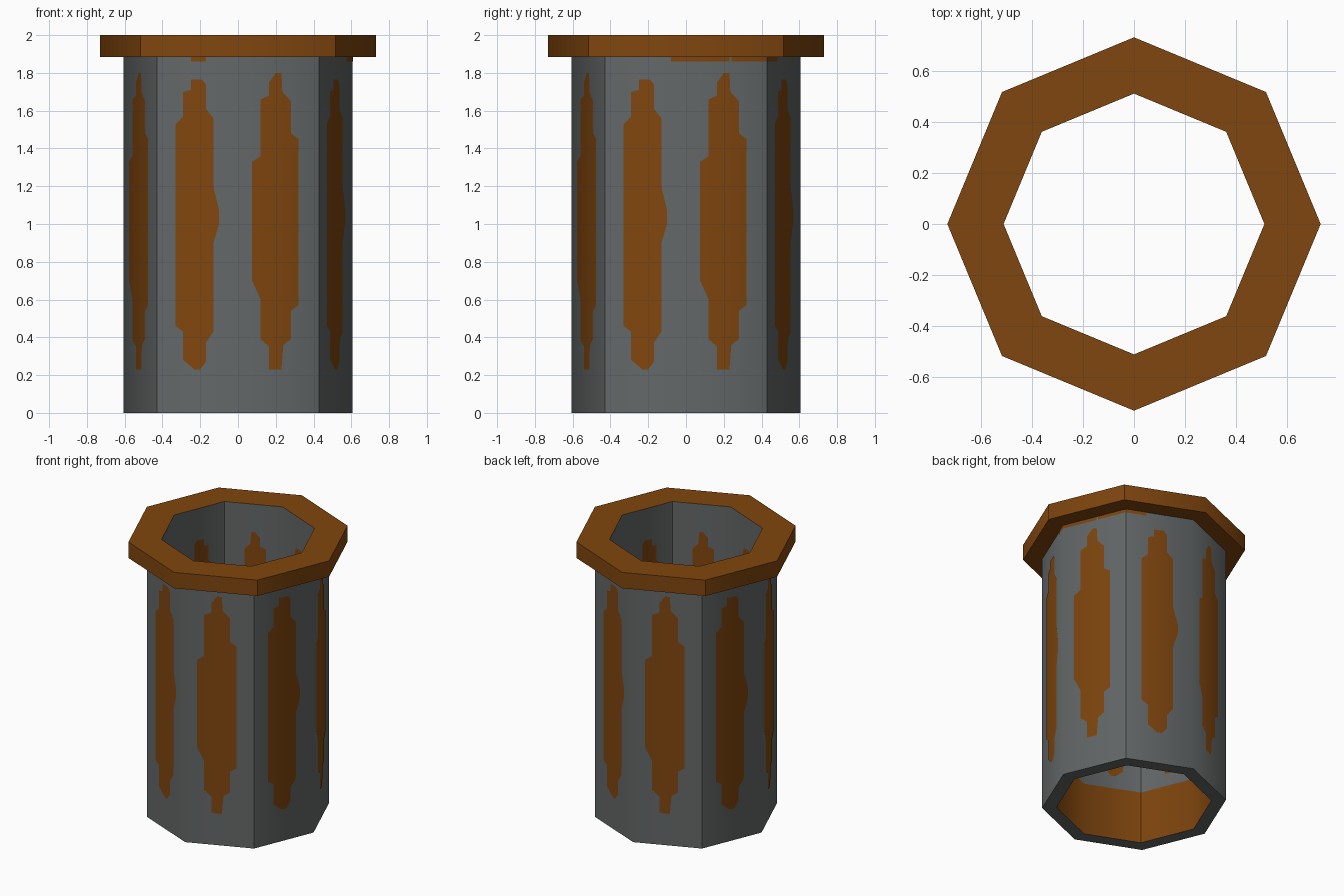
import bpy, bmesh, math
from mathutils import Vector, Matrix

if "Cube" in bpy.data.objects:
    bpy.data.objects.remove(bpy.data.objects["Cube"])

R_OUT, R_IN, R_RIM = 0.605, 0.51, 0.73
Z_RIM, Z_TOP, Z_RUST = 1.885, 2.0, 0.38
T = math.tan(math.radians(22.5))


def material(name, rgb):
    m = bpy.data.materials.new(name)
    m.diffuse_color = (*rgb, 1)
    m.use_nodes = True
    m.node_tree.nodes["Principled BSDF"].inputs["Base Color"].default_value = m.diffuse_color
    return m


GREY = material("dull grey metal", (0.127, 0.138, 0.138))
RUST = material("rust brown", (0.216, 0.061, 0.0044))


def add_object(name, bm):
    me = bpy.data.meshes.new(name)
    bm.to_mesh(me)
    bm.free()
    ob = bpy.data.objects.new(name, me)
    bpy.context.collection.objects.link(ob)
    me.materials.append(GREY)
    me.materials.append(RUST)
    return ob


def octagon_lathe(name, profile, mats):
    """Sweep an (r, z) profile round eight sides; diagonal corners stay sharp."""
    bm = bmesh.new()
    rings = []
    for k in range(8):
        a = k * math.pi / 4
        rings.append([bm.verts.new((r * math.cos(a), r * math.sin(a), z)) for r, z in profile])
    for k in range(8):
        a, b = rings[k], rings[(k + 1) % 8]
        for i, mi in enumerate(mats):
            f = bm.faces.new((a[i], b[i], b[i + 1], a[i + 1]))
            f.material_index = mi
            f.smooth = True
    for e in bm.edges:
        v, w = e.verts
        vertical = (v.co.xy - w.co.xy).length < 1e-5
        on_axis = min(abs(v.co.x), abs(v.co.y)) < 1e-4
        e.smooth = vertical and on_axis
    return add_object(name, bm)


# Octagonal tube with a rusty band low on the inside
octagon_lathe("tube", [(R_IN, Z_TOP), (R_IN, Z_RUST), (R_IN, 0), (R_OUT, 0), (R_OUT, Z_RIM)],
              [0, 1, 0, 0])
# Overhanging rim
octagon_lathe("rim", [(R_OUT, Z_RIM), (R_RIM, Z_RIM), (R_RIM, Z_TOP), (R_IN, Z_TOP)], [1, 1, 1])

# Rust patch outlines, (sideways, height) as seen on each side
PATCH_LEFT = [(-.23, .23), (-.20, .23), (-.17, .27), (-.17, .37), (-.13, .43), (-.13, .9),
              (-.10, 1.0), (-.10, 1.07), (-.13, 1.2), (-.13, 1.56), (-.17, 1.61), (-.17, 1.74),
              (-.19, 1.765), (-.25, 1.765), (-.25, 1.71), (-.29, 1.70), (-.29, 1.57),
              (-.33, 1.53), (-.33, .46), (-.29, .43), (-.29, .28)]
PATCH_RIGHT = [(.165, .23), (.23, .23), (.24, .36), (.28, .39), (.28, .54), (.32, .57),
               (.32, 1.45), (.28, 1.48), (.28, 1.65), (.235, 1.70), (.23, 1.80), (.20, 1.80),
               (.165, 1.75), (.165, 1.68), (.12, 1.66), (.12, 1.36), (.075, 1.33), (.075, .70),
               (.12, .60), (.12, .39), (.165, .35)]


def strip(u0, u1):
    return [(u0, 1.86), (u1, 1.86), (u1, Z_RIM), (u0, Z_RIM)]


def patches(name, items, radius, offset, inward=False):
    """Thin sheets laid on the tube sides; items are (side, outline)."""
    bm = bmesh.new()
    normals = []
    for side, outline in items:
        rot = Matrix.Rotation(side * math.pi / 2, 3, 'Z')
        vs = []
        for u, z in outline:
            if inward:
                u, z = u * R_IN / R_OUT, 0.47 + (z - 0.23) * 1.33 / 1.57
            vs.append(bm.verts.new(rot @ Vector((u, -(radius + offset - abs(u) * T), z))))
            # same soft shading as the side underneath
            n = Vector((u / (radius * 0.7071) * T, -1, 0)).normalized()
            normals.append(rot @ (-n if inward else n))
        f = bm.faces.new(vs[::-1] if inward else vs)
        f.material_index = 1
        f.smooth = True
    ob = add_object(name, bm)
    ob.data.normals_split_custom_set_from_vertices(normals)


pairs = [(s, p) for s in range(4) for p in (PATCH_LEFT, PATCH_RIGHT)]
patches("outer_rust_patches", pairs, R_OUT, 0.003)
patches("inner_rust_patches", pairs, R_IN, -0.003, True)
# Rust drips just below the rim
patches("rim_rust_drips", [(0, strip(-.25, -.17)), (1, strip(-.08, 0)), (1, strip(0, .23)),
                           (1, strip(.24, .425)), (2, strip(-.425, -.3))], R_OUT, 0.003)
